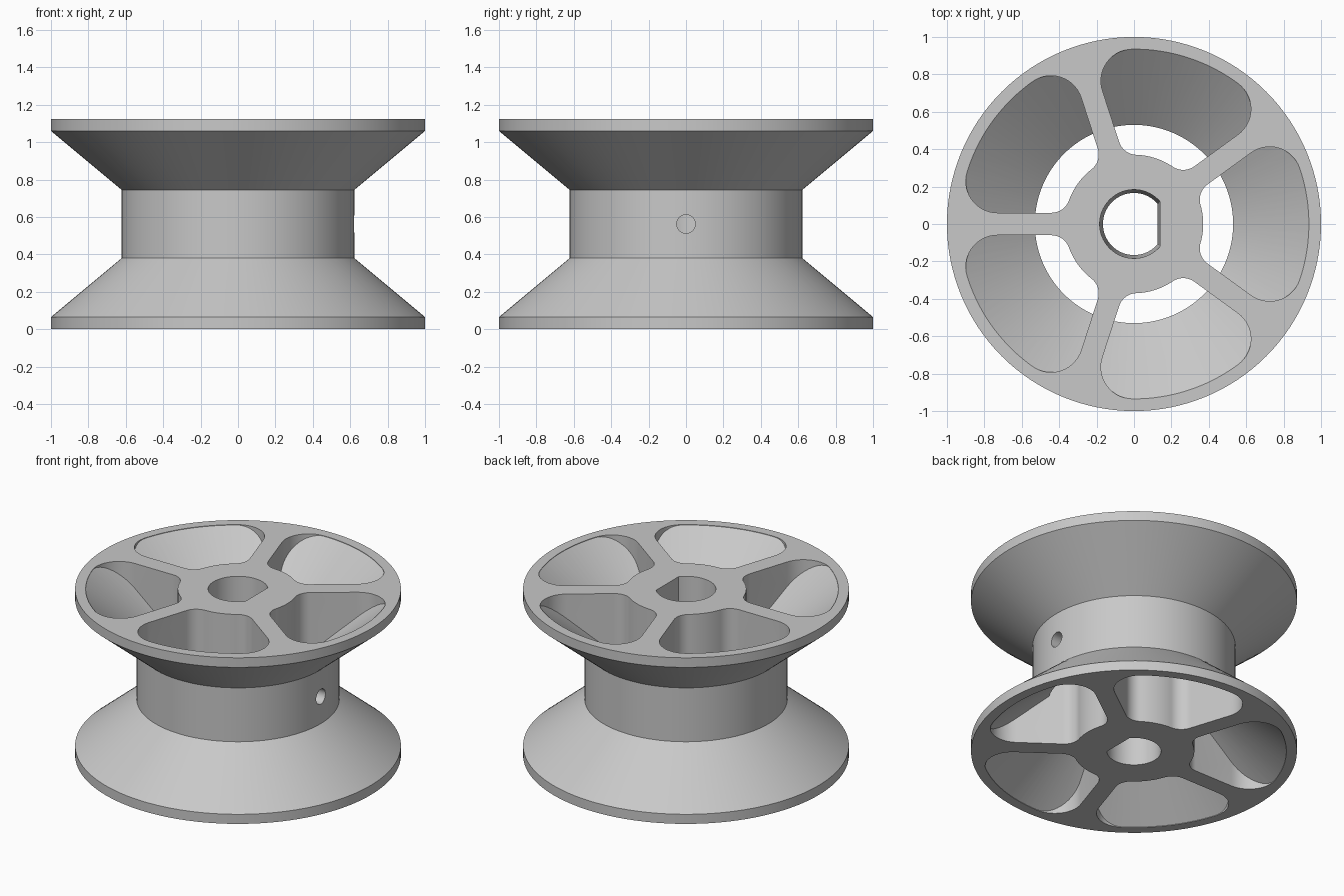
import bpy, bmesh, math
from math import sin, cos, pi, radians

HEIGHT = 1.125
SEGMENTS = 128

if "Cube" in bpy.data.objects:
    bpy.data.objects.remove(bpy.data.objects["Cube"], do_unlink=True)

grey = bpy.data.materials.new("light_grey")
grey.use_nodes = True
grey.diffuse_color = (0.58, 0.58, 0.58, 1)
grey.node_tree.nodes["Principled BSDF"].inputs["Base Color"].default_value = grey.diffuse_color


def add_object(name, bm):
    bmesh.ops.recalc_face_normals(bm, faces=bm.faces)
    mesh = bpy.data.meshes.new(name)
    bm.to_mesh(mesh)
    bm.free()
    mesh.materials.append(grey)
    obj = bpy.data.objects.new(name, mesh)
    bpy.context.collection.objects.link(obj)
    return obj


def loft(bm, rings):
    """Skin a stack of closed rings and cap both ends."""
    loops = [[bm.verts.new(p) for p in ring] for ring in rings]
    for low, high in zip(loops, loops[1:]):
        for i in range(len(low)):
            j = (i + 1) % len(low)
            bm.faces.new((low[i], low[j], high[j], high[i]))
    bm.faces.new(loops[0][::-1])
    bm.faces.new(loops[-1])


def revolve(name, profile):
    bm = bmesh.new()
    turns = [2 * pi * i / SEGMENTS for i in range(SEGMENTS)]
    loft(bm, [[(r * cos(a), r * sin(a), z) for a in turns] for r, z in profile])
    return add_object(name, bm)


def arc(cx, cy, r, start, end, steps):
    return [(cx + r * cos(start + (end - start) * i / steps),
             cy + r * sin(start + (end - start) * i / steps)) for i in range(steps + 1)]


def boolean(target, cutter, operation):
    mod = target.modifiers.new("cut", "BOOLEAN")
    mod.object, mod.operation, mod.solver = cutter, operation, "EXACT"
    bpy.context.view_layer.objects.active = target
    bpy.ops.object.modifier_apply(modifier=mod.name)
    bpy.data.objects.remove(cutter, do_unlink=True)


def pocket_outline(hub=0.37, rim=0.935, spoke=0.06, r_in=0.1, r_out=0.17):
    """Pocket around +x: hub arc, rim arc and spoke sides, with rounded corners."""
    half = radians(36)
    # corner centres, as angles from the pocket's middle line
    in_dist, out_dist = hub + r_in, rim - r_out
    in_ang = half - math.asin((spoke + r_in) / in_dist)
    out_ang = half - math.asin((spoke + r_out) / out_dist)
    side = half + pi / 2
    outer = arc(0, 0, rim, 0, out_ang, 14)
    outer += arc(out_dist * cos(out_ang), out_dist * sin(out_ang), r_out, out_ang, side, 14)[1:]
    inner = arc(in_dist * cos(in_ang), in_dist * sin(in_ang), r_in, side, in_ang + pi, 12)
    inner += arc(0, 0, hub, in_ang, 0, 8)[1:]
    upper = outer + inner
    return upper + [(x, -y) for x, y in upper[-2:0:-1]]


# Spool body: two flared flanges and a straight drum
wheel = revolve("spool_wheel", [(1, 0), (1, 0.065), (0.622, 0.38), (0.622, 0.745),
                                (1, 1.06), (1, HEIGHT)])

# Five pockets, limited by the hollow inside of the shell
bm = bmesh.new()
for k in range(5):
    a = radians(72 * k)
    turned = [(x * cos(a) - y * sin(a), x * sin(a) + y * cos(a)) for x, y in pocket_outline()]
    loft(bm, [[(x, y, z) for x, y in turned] for z in (-0.02, HEIGHT + 0.02)])
pockets = add_object("pocket_cutter", bm)
hollow = revolve("hollow_cutter", [(1, -0.05), (0.53, 0.335), (0.53, 0.79), (1, 1.175)])
boolean(pockets, hollow, "INTERSECT")
boolean(wheel, pockets, "DIFFERENCE")

# Slightly tapered D-shaped bore
flat = math.acos(0.14 / 0.184)
d_shape = arc(0, 0, 0.184, flat, 2 * pi - flat, 64)
bm = bmesh.new()
loft(bm, [[(x * s, y * s, z) for x, y in d_shape]
          for s, z in ((0.9, -0.02), (1, HEIGHT + 0.02))])
boolean(wheel, add_object("bore_cutter", bm), "DIFFERENCE")

# Set screw hole through the drum and hub on the flat side
bm = bmesh.new()
loft(bm, [[(x, y, z) for y, z in arc(0, HEIGHT / 2, 0.05, 0, 2 * pi * 31 / 32, 31)]
          for x in (0.05, 0.7)])
boolean(wheel, add_object("screw_cutter", bm), "DIFFERENCE")

bpy.ops.object.select_all(action="DESELECT")
wheel.select_set(True)
bpy.context.view_layer.objects.active = wheel
bpy.ops.object.shade_smooth_by_angle(angle=radians(25))
